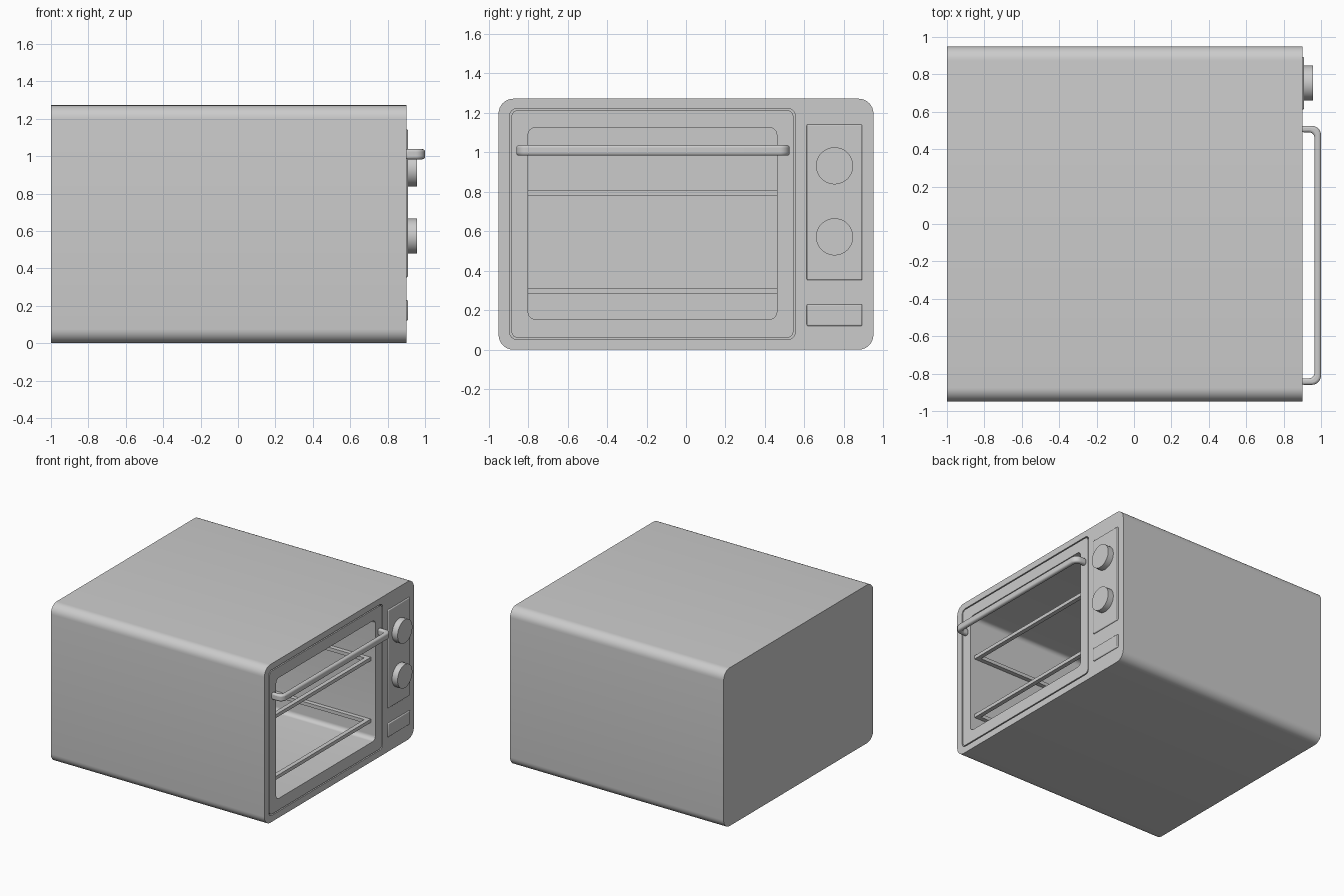
import bpy, bmesh, math
from mathutils import Vector

if "Cube" in bpy.data.objects:
    bpy.data.objects.remove(bpy.data.objects["Cube"])


def rounded(corners, seg=8):
    """Round each (u, v, radius) corner of a polygon; radius is the set-back of the arc."""
    pts = []
    for i, (u, v, r) in enumerate(corners):
        p = Vector((u, v))
        if r == 0:
            pts.append(p)
            continue
        a = (Vector(corners[i - 1][:2]) - p).normalized() * r
        b = (Vector(corners[(i + 1) % len(corners)][:2]) - p).normalized() * r
        for k in range(seg + 1):
            t = k / seg * math.pi / 2
            pts.append(p + a * (1 - math.sin(t)) + b * (1 - math.cos(t)))
    return pts


def rect(u0, u1, v0, v1, r=0):
    return rounded([(u0, v0, r), (u1, v0, r), (u1, v1, r), (u0, v1, r)])


def prism(name, outlines, lo, hi, axis='x', bevel=0):
    """Extrude outlines along x (outline in y, z) or along z (outline in x, y)."""
    bm = bmesh.new()
    for pts in outlines:
        def ring(h):
            return [bm.verts.new((h, p.x, p.y) if axis == 'x' else (p.x, p.y, h)) for p in pts]
        a, b = ring(lo), ring(hi)
        bm.faces.new(a)
        bm.faces.new(b)
        for i in range(len(pts)):
            j = (i + 1) % len(pts)
            bm.faces.new((a[i], a[j], b[j], b[i]))
    bmesh.ops.recalc_face_normals(bm, faces=bm.faces)
    me = bpy.data.meshes.new(name)
    bm.to_mesh(me)
    bm.free()
    ob = bpy.data.objects.new(name, me)
    bpy.context.collection.objects.link(ob)
    if bevel:
        m = ob.modifiers.new("bevel", 'BEVEL')
        m.width, m.segments, m.limit_method = bevel, 3, 'ANGLE'
        m.angle_limit = math.radians(40)
    return ob


def activate(ob):
    bpy.ops.object.select_all(action='DESELECT')
    ob.select_set(True)
    bpy.context.view_layer.objects.active = ob


def cut(ob, cutter):
    cutter.hide_render = True
    m = ob.modifiers.new("cut", 'BOOLEAN')
    m.operation, m.solver, m.object = 'DIFFERENCE', 'EXACT', cutter
    activate(ob)
    bpy.ops.object.modifier_apply(modifier=m.name)
    bpy.data.objects.remove(cutter)


FACE = 0.90                      # x of the door side
WIN = (-0.80, 0.46, 0.155, 1.125)  # window opening in y and z

# Outer body with door recess and cooking cavity
body = prism("body", [rect(-0.95, 0.95, 0, 1.272, 0.075)], -1, FACE)
cut(body, prism("door_cutter", [rect(-0.893, 0.553, 0.052, 1.222, 0.035)], FACE - 0.025, 1.1))
cut(body, prism("cavity_cutter", [rect(*WIN, 0.035)], -0.85, 1.1))

# Door frame sitting flush in its recess, leaving a thin gap all round
door = prism("door", [rect(-0.884, 0.544, 0.061, 1.213, 0.03)], FACE - 0.025, FACE)
cut(door, prism("window_cutter", [rect(*WIN, 0.035)], 0.5, 1.1))

# Door handle, a U-shaped bar
y0, y1 = -0.86, 0.525
handle = prism("door_handle", [rounded([
    (FACE - 0.005, y0, 0), (1, y0, 0.05), (1, y1, 0.05), (FACE - 0.005, y1, 0),
    (FACE - 0.005, y1 - 0.035, 0), (0.965, y1 - 0.035, 0.03),
    (0.965, y0 + 0.035, 0.03), (FACE - 0.005, y0 + 0.035, 0)])],
    0.983, 1.037, 'z', 0.013)

parts = [body, door, handle]

# Raised control plates
for name, z0, z1 in (("control_plate", 0.352, 1.142), ("lower_plate", 0.12, 0.23)):
    parts.append(prism(name, [rect(0.612, 0.893, z0, z1)], FACE - 0.01, FACE + 0.009, bevel=0.007))

# Round knobs
for name, z in (("lower_knob", 0.572), ("upper_knob", 0.932)):
    circle = [Vector((0.753 + 0.094 * math.cos(a), z + 0.094 * math.sin(a)))
              for a in (i * math.tau / 48 for i in range(48))]
    parts.append(prism(name, [circle], FACE, 0.958))

# Rectangular rack frames inside the cavity
xb, xf, w = -0.80, 0.86, 0.035
for name, z in (("lower_rack", 0.285), ("upper_rack", 0.782)):
    parts.append(prism(name, [
        rect(xf - w, xf, WIN[0], WIN[1]), rect(xb, xb + w, WIN[0], WIN[1]),
        rect(xb + w, xf - w, WIN[0], WIN[0] + w), rect(xb + w, xf - w, WIN[1] - w, WIN[1])],
        z, z + 0.028, 'z'))

for ob in parts:
    activate(ob)
    bpy.ops.object.shade_smooth_by_angle(angle=math.radians(35))
